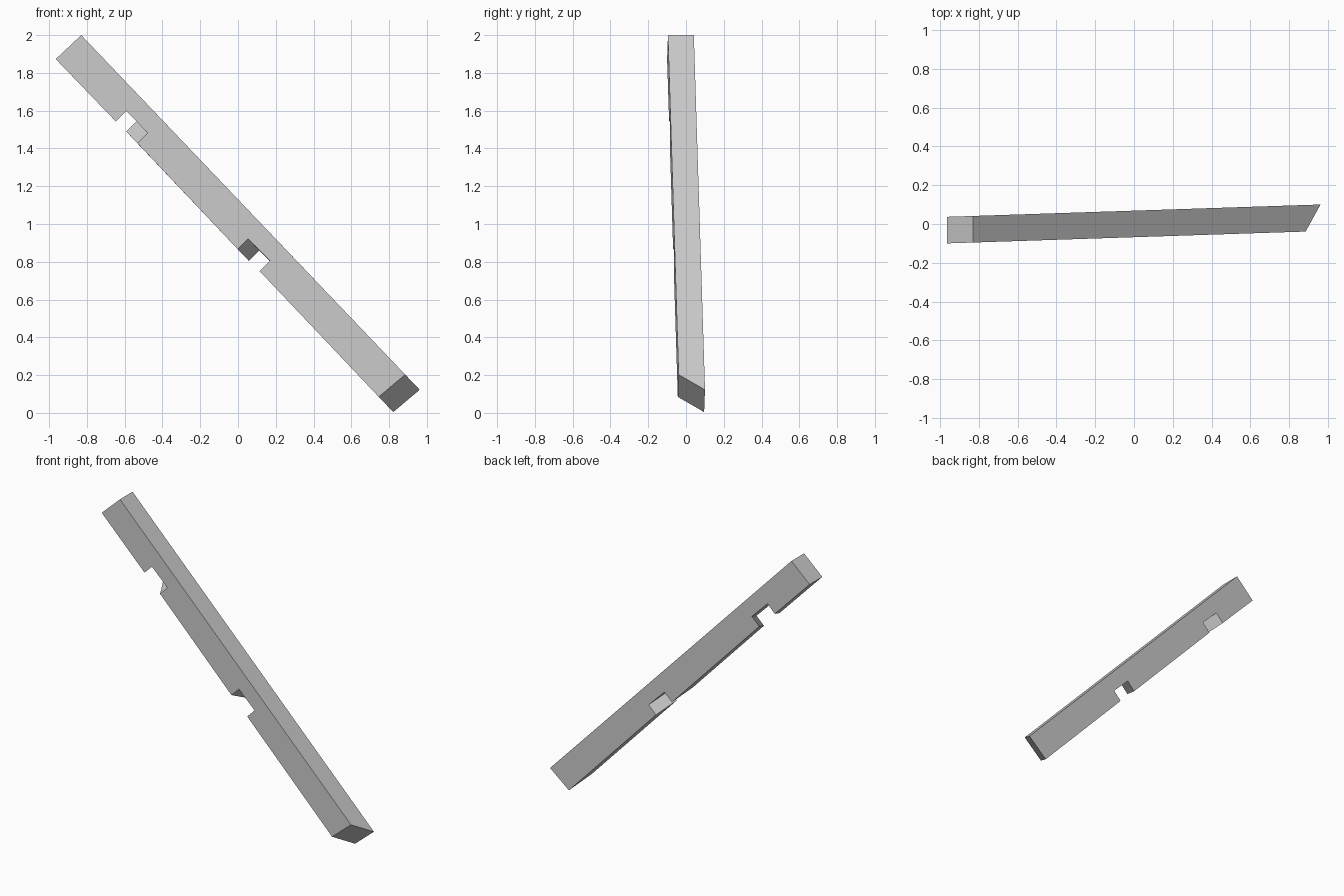
import bpy
import bmesh

cube = bpy.data.objects.get("Cube")
if cube:
    bpy.data.objects.remove(cube)

SLOPE = 1.047     # fall of the beam per unit of x
YAW = 0.033       # slight turn of the beam about z
FRONT, BACK = -0.1, 0.037
LEFT = -0.965

# Grey material
grey = bpy.data.materials.new("plain_grey")
grey.use_nodes = True
colour = (0.6, 0.6, 0.6, 1)
grey.diffuse_color = colour
grey.node_tree.nodes["Principled BSDF"].inputs["Base Color"].default_value = colour


def notch(upper, lower, skew):
    """Outline of one slanted notch, from its upper lip to its lower lip."""
    depth = 0.055
    return [(*p, skew) for p in (
        upper,
        (upper[0] + depth, upper[1] + depth),
        (lower[0] + depth, lower[1] + depth),
        lower)]


# Outline on the front face as x, z, and slide along the beam at the back
outline = [(LEFT, 1.873, 0)]
outline += notch((-0.647, 1.543), (-0.532, 1.427), -0.06)
outline += notch((-0.002, 0.867), (0.115, 0.75), 0.06)
outline += [(0.745, 0.085, 0.077), (0.885, 0.203, 0.077), (-0.83, 2.0, 0)]

# Beam: front and back outlines joined by side faces
bm = bmesh.new()


def ring(y0, slide):
    verts = []
    for x, z, s in outline:
        x, z = x + s * slide, z - s * slide * SLOPE
        verts.append(bm.verts.new((x, y0 + YAW * (x - LEFT), z)))
    return verts


front, back = ring(FRONT, 0), ring(BACK, 1)
bm.faces.new(front)
bm.faces.new(back[::-1])
for i in range(len(front)):
    j = (i + 1) % len(front)
    bm.faces.new((front[j], front[i], back[i], back[j]))
bmesh.ops.recalc_face_normals(bm, faces=bm.faces)

mesh = bpy.data.meshes.new("notched_beam")
bm.to_mesh(mesh)
bm.free()
mesh.materials.append(grey)
bpy.context.collection.objects.link(bpy.data.objects.new("notched_beam", mesh))
